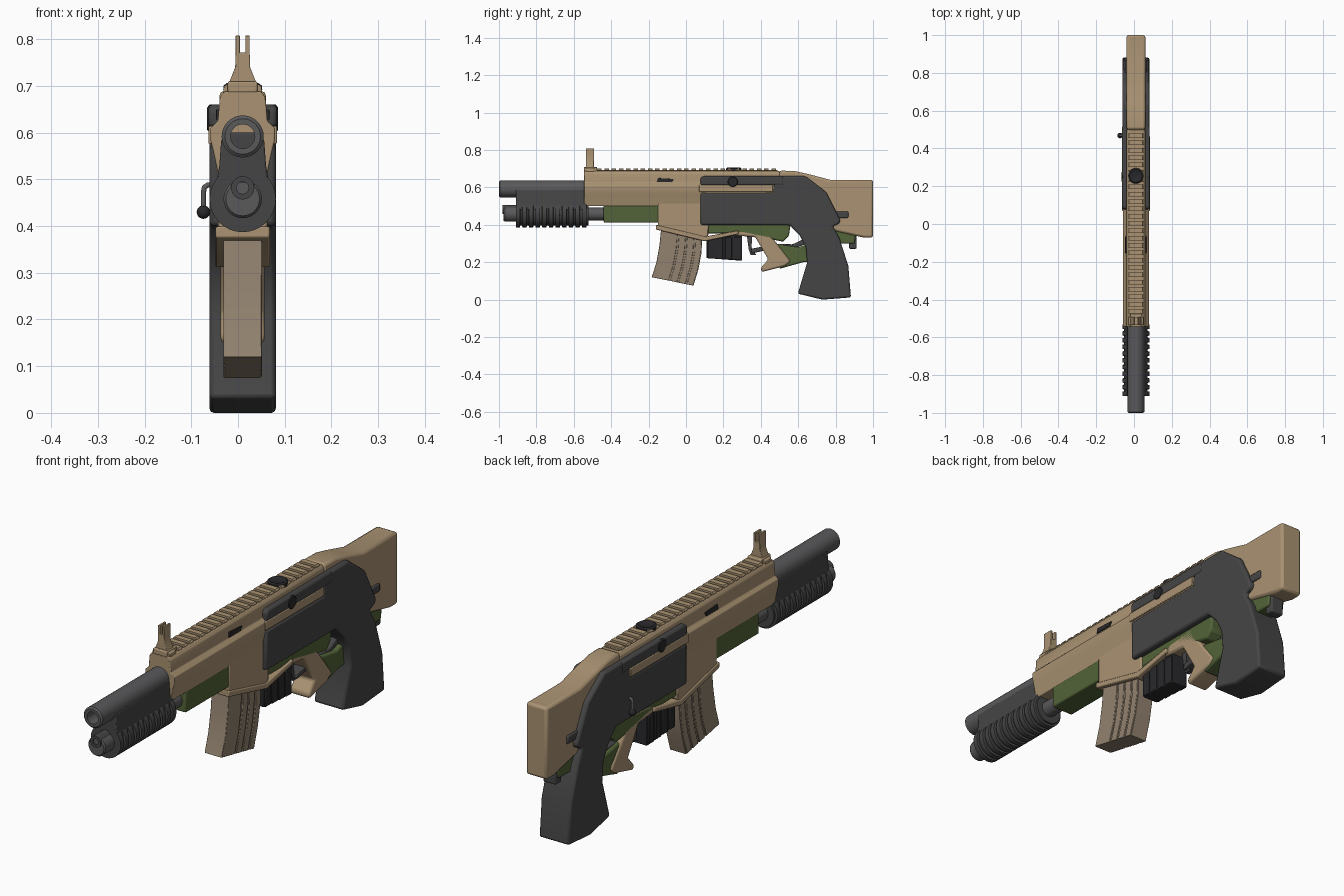
import bpy, bmesh, math
from mathutils import Vector, Matrix

CX = 0.01  # centre plane of the gun body


def material(name, rgb):
    m = bpy.data.materials.new(name)
    m.diffuse_color = (*rgb, 1)
    return m


TAN = material("tan", (0.40, 0.29, 0.17))
TAUPE = material("taupe", (0.29, 0.225, 0.16))
GREEN = material("green", (0.085, 0.125, 0.04))
DARK = material("dark_grey", (0.06, 0.06, 0.062))
GREY = material("mid_grey", (0.10, 0.10, 0.105))
BLACK = material("black", (0.022, 0.022, 0.025))


def finish(name, bm, mat, bevel=0.0, segs=2):
    bmesh.ops.recalc_face_normals(bm, faces=bm.faces)
    me = bpy.data.meshes.new(name)
    bm.to_mesh(me)
    bm.free()
    ob = bpy.data.objects.new(name, me)
    bpy.context.collection.objects.link(ob)
    me.materials.append(mat)
    if bevel:
        b = ob.modifiers.new("bevel", "BEVEL")
        b.width, b.segments, b.limit_method = bevel, segs, 'ANGLE'
        b.angle_limit = math.radians(25)
    bpy.ops.object.select_all(action='DESELECT')
    bpy.context.view_layer.objects.active = ob
    ob.select_set(True)
    bpy.ops.object.shade_smooth_by_angle(angle=math.radians(35))
    return ob


def add_prism(bm, pts, offset):
    f = bm.faces.new([bm.verts.new(p) for p in pts])
    r = bmesh.ops.extrude_face_region(bm, geom=[f])
    bmesh.ops.translate(bm, vec=offset, verts=[v for v in r["geom"] if isinstance(v, bmesh.types.BMVert)])


def side(name, pts, hw, mat, bevel=0.0, cx=CX):
    """Side profile in (y, z), extruded across x."""
    bm = bmesh.new()
    add_prism(bm, [(cx - hw, y, z) for y, z in pts], (2 * hw, 0, 0))
    return finish(name, bm, mat, bevel)


def front(name, half, y0, y1, mat, bevel=0.0):
    """Mirrored half section in (x, z), extruded along y."""
    pts = [(CX + x, y0, z) for x, z in half] + [(CX - x, y0, z) for x, z in reversed(half)]
    bm = bmesh.new()
    add_prism(bm, pts, (0, y1 - y0, 0))
    return finish(name, bm, mat, bevel)


def box(name, hw, y0, y1, z0, z1, mat, bevel=0.0, cx=CX):
    return side(name, [(y0, z0), (y1, z0), (y1, z1), (y0, z1)], hw, mat, bevel, cx)


def lathe(name, prof, origin, axis, mat, n=32):
    """Closed (radius, distance) profile spun about an axis."""
    rot = Vector((0, 0, 1)).rotation_difference(Vector(axis)).to_matrix().to_4x4()
    bm = bmesh.new()
    vs = [bm.verts.new((r, 0, d)) for r, d in prof]
    es = [bm.edges.new(p) for p in zip(vs, vs[1:])]
    bmesh.ops.spin(bm, geom=vs + es, axis=(0, 0, 1), cent=(0, 0, 0), angle=math.tau, steps=n)
    bmesh.ops.remove_doubles(bm, verts=bm.verts, dist=1e-5)
    bm.transform(Matrix.Translation(origin) @ rot)
    return finish(name, bm, mat)


def tube(name, pts, r, mat):
    cu = bpy.data.curves.new(name, 'CURVE')
    cu.dimensions, cu.bevel_depth, cu.bevel_resolution, cu.use_fill_caps = '3D', r, 3, True
    s = cu.splines.new('POLY')
    s.points.add(len(pts) - 1)
    for p, c in zip(s.points, pts):
        p.co = (*c, 1)
    cu.materials.append(mat)
    ob = bpy.data.objects.new(name, cu)
    bpy.context.collection.objects.link(ob)


# Barrel with open bore
lathe("barrel", [(0.026, 0.3), (0.026, 0), (0.038, 0), (0.045, 0.006), (0.045, 0.5)],
      (CX, -1, 0.592), (0, 1, 0), GREY)
lathe("bore_end", [(0, 0), (0.027, 0)], (CX, -0.72, 0.592), (0, 1, 0), TAN)

# Lower tube with front cap
lathe("lower_tube", [(0, 0), (0.036, 0), (0.041, 0.006), (0.041, 0.09), (0.034, 0.09), (0.034, 0.6), (0, 0.6)],
      (CX, -0.975, 0.458), (0, 1, 0), GREY)
lathe("tube_nozzle", [(0, 0.02), (0.013, 0.02), (0.013, 0), (0.025, 0), (0.025, 0.1)],
      (CX, -0.98, 0.482), (0, 1, 0), DARK, 24)

# Ribbed pump fore-end
front("pump_saddle", [(0.058, 0.48), (0.05, 0.53), (0.046, 0.585), (0.03, 0.6)], -0.91, -0.53, DARK, 0.004)
ribs = [(0, 0)]
for i in range(11):
    y = i * 0.0355
    ribs += [(0.071, y), (0.071, y + 0.022), (0.062, y + 0.024), (0.062, y + 0.0335)]
lathe("pump_grip", ribs + [(0, 0.388)], (CX, -0.91, 0.458), (0, 1, 0), DARK)

# Green fore frame
box("fore_frame", 0.05, -0.44, 0.1, 0.412, 0.51, GREEN, 0.006)

# Upper receiver
front("upper_receiver", [(0.05, 0.5), (0.064, 0.565), (0.069, 0.585), (0.069, 0.61), (0.053, 0.625),
      (0.049, 0.675), (0.04, 0.688)], -0.545, 0.5, TAN, 0.003)
box("receiver_ridge", 0.0735, 0.07, 0.465, 0.576, 0.614, TAN, 0.003)

# Top rail with teeth
box("rail_base", 0.034, -0.48, 0.49, 0.68, 0.692, TAN)
bm = bmesh.new()
for i in range(25):
    y = -0.475 + i * 0.0388
    add_prism(bm, [(CX + x, y, z) for x, z in ((-0.036, 0.686), (0.036, 0.686), (0.042, 0.692),
              (0.036, 0.7), (-0.036, 0.7), (-0.042, 0.692))], (0, 0.024, 0))
finish("rail_teeth", bm, TAN)

# Front sight: tapered base and two prongs
front("sight_base", [(0.042, 0.685), (0.04, 0.7), (0.03, 0.705), (0.016, 0.74), (0.015, 0.772)],
      -0.535, -0.492, TAN, 0.002)
box("sight_foot", 0.032, -0.545, -0.475, 0.685, 0.71, TAN, 0.004)
for s in (-1, 1):
    box("sight_prong", 0.0045, -0.535, -0.492, 0.765, 0.808, TAN, 0.001, CX + s * 0.0105)

# Side ports and pivot knobs
for s in (-1, 1):
    side("side_port", [(-0.155, 0.628), (-0.075, 0.628), (-0.065, 0.645), (-0.15, 0.65)], 0.005, BLACK, 0.001, CX + s * 0.052)
    lathe("pivot_knob", [(0, 0), (0.03, 0), (0.03, 0.02), (0.024, 0.025), (0, 0.025)],
          (CX + s * 0.051, 0.25, 0.63), (s, 0, 0), BLACK, 20)
lathe("top_dial", [(0, 0), (0.041, 0), (0.041, 0.016), (0.034, 0.021), (0.026, 0.017), (0, 0.017)],
      (CX, 0.255, 0.685), (0, 0, 1), BLACK, 24)

# Magazine well and lip
side("magazine_well", [(-0.15, 0.52), (-0.15, 0.375), (0.1, 0.325), (0.12, 0.345), (0.12, 0.52)], 0.053, TAN, 0.006)
side("well_lip", [(-0.16, 0.4), (-0.16, 0.375), (0.1, 0.312), (0.28, 0.35), (0.28, 0.37), (0.1, 0.337)],
     0.058, TAN, 0.004)


# Curved magazine with raised strips
def mag_pts(a, b):
    lev = [(-0.132, 0.087, 0.39, 0.34), (-0.142, 0.083, 0.29, 0.25), (-0.158, 0.066, 0.2, 0.16), (-0.183, 0.04, 0.12, 0.075)]
    at = lambda l, t: (l[0] + (l[1] - l[0]) * t, l[2] + (l[3] - l[2]) * t)
    return [at(l, a) for l in lev] + [at(l, b) for l in reversed(lev)]


side("magazine", mag_pts(0, 1), 0.037, TAUPE)
for a, b in ((0, 0.4), (0.44, 0.6), (0.64, 0.8), (0.84, 0.985)):
    side("magazine_strip", mag_pts(a, b), 0.041, TAUPE, 0.002)

# Tan butt stock
side("butt_stock", [(0.5, 0.69), (0.58, 0.688), (0.66, 0.67), (0.77, 0.641), (1.0, 0.641), (1.0, 0.332),
     (0.95, 0.332), (0.78, 0.37), (0.6, 0.45), (0.5, 0.5)], 0.05, TAN, 0.011)

# Dark shell with rear grip
side("shell_and_grip", [(0.078, 0.4), (0.078, 0.572), (0.462, 0.572), (0.468, 0.618), (0.5, 0.66), (0.638, 0.66),
     (0.75, 0.575), (0.825, 0.425), (0.82, 0.407), (0.785, 0.392), (0.82, 0.33), (0.868, 0.18),
     (0.882, 0.012), (0.73, 0.0), (0.598, 0.032), (0.648, 0.2), (0.64, 0.28), (0.61, 0.34), (0.555, 0.398)],
     0.071, DARK, 0.012)
side("shell_top_strip", [(0.078, 0.612), (0.078, 0.65), (0.09, 0.66), (0.52, 0.66), (0.52, 0.612)],
     0.073, DARK, 0.008)

# Green lower frame and its grip
side("lower_frame", [(0.1, 0.41), (0.1, 0.355), (0.3, 0.355), (0.42, 0.33), (0.52, 0.31), (0.55, 0.34),
     (0.56, 0.41)], 0.047, GREEN, 0.008)
side("frame_grip", [(0.46, 0.3), (0.6, 0.28), (0.66, 0.3), (0.66, 0.2), (0.625, 0.2), (0.5, 0.165), (0.495, 0.19), (0.54, 0.22)],
     0.04, GREEN, 0.008)
side("rear_frame", [(0.74, 0.41), (0.76, 0.31), (0.82, 0.3), (0.9, 0.3), (0.91, 0.37)], 0.04, GREEN, 0.006)

# Tan pistol grip
side("pistol_grip", [(0.25, 0.345), (0.29, 0.385), (0.43, 0.4), (0.44, 0.36), (0.56, 0.205), (0.53, 0.18),
     (0.405, 0.148), (0.4, 0.17), (0.44, 0.215), (0.37, 0.335), (0.3, 0.34)], 0.047, TAN, 0.009)

# Short dark magazine with ribs
side("short_magazine", [(0.11, 0.34), (0.11, 0.222), (0.3, 0.208), (0.3, 0.35)], 0.035, BLACK, 0.003)
for i in range(4):
    y = 0.115 + i * 0.047
    box("short_magazine_rib", 0.04, y, y + 0.036, 0.222 - i * 0.003, 0.335, BLACK, 0.003)

# Trigger and guard bow
side("trigger", [(0.325, 0.345), (0.355, 0.345), (0.35, 0.28), (0.375, 0.24), (0.345, 0.24), (0.335, 0.27)], 0.01, DARK)
side("guard_bow", [(0.35, 0.272), (0.35, 0.247), (0.48, 0.275), (0.57, 0.272), (0.65, 0.3), (0.65, 0.335),
     (0.57, 0.296), (0.48, 0.298)], 0.025, DARK, 0.005)

# Rear stud and sling foot
box("rear_stud", 0.058, 0.79, 0.868, 0.437, 0.472, DARK, 0.006)
box("sling_foot", 0.03, 0.872, 0.912, 0.272, 0.36, DARK, 0.006)

# Bolt handle on the left
tube("bolt_handle", [(-0.05, 0.468, 0.488), (-0.065, 0.468, 0.488), (-0.072, 0.468, 0.483),
     (-0.074, 0.468, 0.472), (-0.074, 0.468, 0.43)], 0.006, GREY)
arc = [(0.0145 * math.sin(math.pi * i / 10), -0.0145 * math.cos(math.pi * i / 10)) for i in range(11)]
lathe("bolt_knob", arc, (-0.074, 0.468, 0.43), (0, 0, 1), BLACK, 16)
